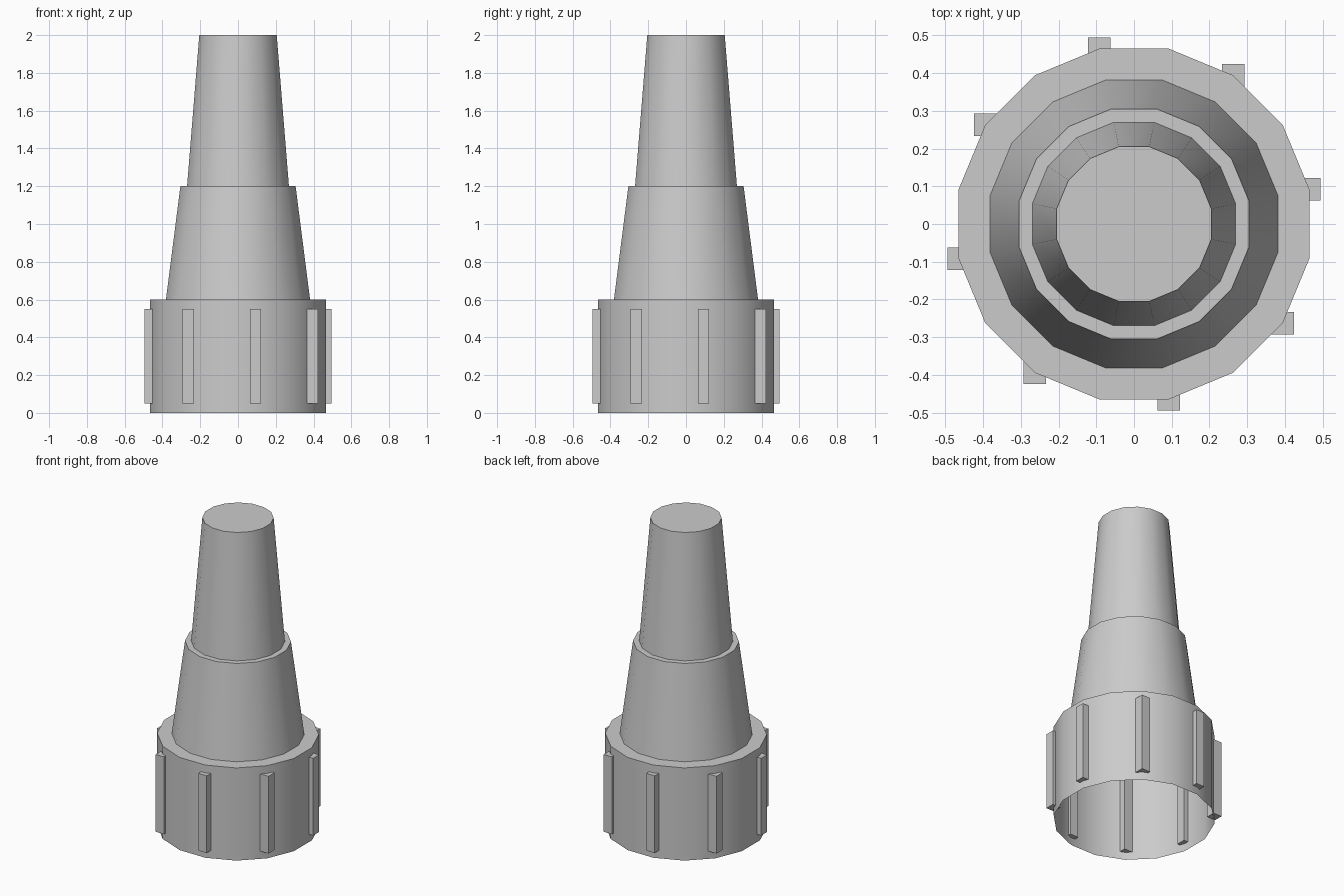
import bpy, bmesh
from math import cos, sin, pi, radians

cube = bpy.data.objects.get("Cube")
if cube:
    bpy.data.objects.remove(cube, do_unlink=True)

GREY = (0.6, 0.6, 0.6, 1)
SIDES = 16
COLLAR_R = 0.474

plastic = bpy.data.materials.new("grey plastic")
plastic.use_nodes = True
plastic.diffuse_color = GREY
plastic.node_tree.nodes["Principled BSDF"].inputs["Base Color"].default_value = GREY


def corner(k):
    """Unit direction of a corner, with a flat side facing each axis."""
    a = 2 * pi * (k + 0.5) / SIDES
    return cos(a), sin(a)


def add_object(name, bm):
    mesh = bpy.data.meshes.new(name)
    bm.to_mesh(mesh)
    bm.free()
    mesh.materials.append(plastic)
    obj = bpy.data.objects.new(name, mesh)
    bpy.context.collection.objects.link(obj)
    return obj


# Hollow stepped nozzle: open at the bottom, closed at the tip
profile = [(COLLAR_R, 0), (COLLAR_R, 0.6), (0.389, 0.6),
           (0.311, 1.2), (0.275, 1.2), (0.209, 2)]
bm = bmesh.new()
rings = []
for r, z in profile:
    rings.append([bm.verts.new((r * x, r * y, z))
                  for x, y in map(corner, range(SIDES))])
for low, high in zip(rings, rings[1:]):
    for k in range(SIDES):
        n = (k + 1) % SIDES
        bm.faces.new((low[k], low[n], high[n], high[k]))
bm.faces.new(rings[-1])
nozzle = add_object("nozzle_body", bm)
bpy.context.view_layer.objects.active = nozzle
nozzle.select_set(True)
bpy.ops.object.shade_smooth_by_angle(angle=radians(30))

# Square grip ribs on every other corner of the collar, all axis-aligned
for k in range(0, SIDES, 2):
    x, y = corner(k)
    bm = bmesh.new()
    bmesh.ops.create_cube(bm, size=1)
    bmesh.ops.scale(bm, vec=(0.06, 0.06, 0.5), verts=bm.verts)
    rib = add_object(f"grip_rib_{k // 2 + 1}", bm)
    rib.location = (COLLAR_R * x, COLLAR_R * y, 0.3)
